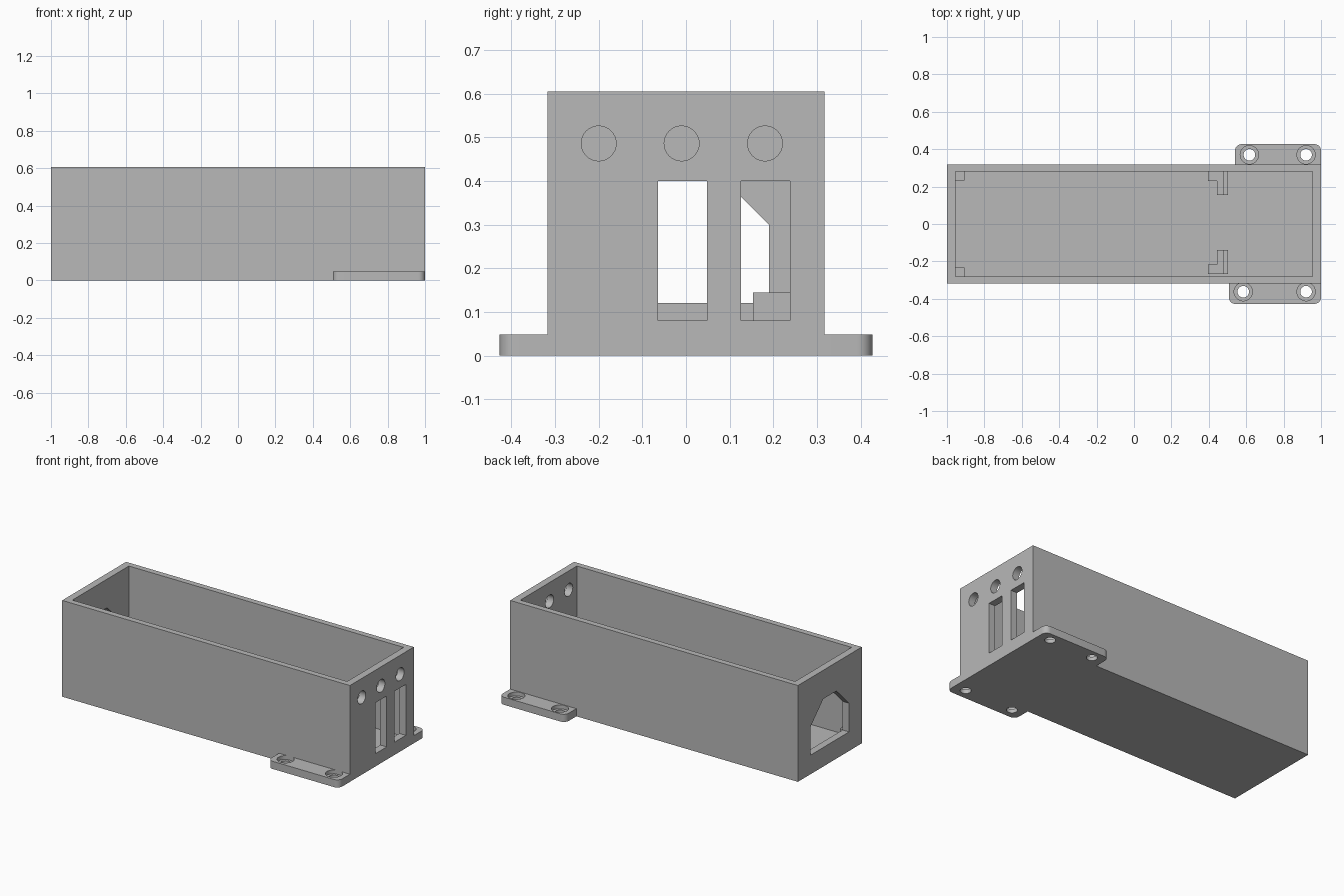
import bpy, bmesh
from math import cos, sin, pi

cube = bpy.data.objects.get("Cube")
if cube:
    bpy.data.objects.remove(cube, do_unlink=True)

grey = bpy.data.materials.new("plain grey")
grey.use_nodes = True
colour = (0.48, 0.48, 0.48, 1)
grey.diffuse_color = colour
grey.node_tree.nodes["Principled BSDF"].inputs["Base Color"].default_value = colour


def prism(name, outline, low, high, axis="z"):
    """Extrude an outline along z (x, y points) or along x (y, z points)."""
    bm = bmesh.new()
    place = (lambda a, b, t: (a, b, t)) if axis == "z" else (lambda a, b, t: (t, a, b))
    face = bm.faces.new([bm.verts.new(place(a, b, low)) for a, b in outline])
    new = bmesh.ops.extrude_face_region(bm, geom=[face])["geom"]
    shift = place(0, 0, high - low)
    bmesh.ops.translate(bm, vec=shift, verts=[v for v in new if isinstance(v, bmesh.types.BMVert)])
    bmesh.ops.recalc_face_normals(bm, faces=bm.faces)
    mesh = bpy.data.meshes.new(name)
    bm.to_mesh(mesh)
    bm.free()
    mesh.materials.append(grey)
    obj = bpy.data.objects.new(name, mesh)
    bpy.context.collection.objects.link(obj)
    return obj


def rect(a0, a1, b0, b1):
    return [(a0, b0), (a1, b0), (a1, b1), (a0, b1)]


def arc(a, b, r, start=0, sweep=2 * pi, steps=32):
    return [(a + r * cos(start + sweep * i / steps), b + r * sin(start + sweep * i / steps))
            for i in range(steps if sweep > 6 else steps + 1)]


def select(obj):
    bpy.ops.object.select_all(action="DESELECT")
    obj.select_set(True)
    bpy.context.view_layer.objects.active = obj


def cut(obj, cutters):
    select(obj)
    for cutter in cutters:
        cutter.hide_render = True
        mod = obj.modifiers.new("cut", "BOOLEAN")
        mod.operation, mod.solver, mod.object = "DIFFERENCE", "EXACT", cutter
        bpy.ops.object.modifier_apply(modifier=mod.name)
        bpy.data.objects.remove(cutter, do_unlink=True)
    bpy.ops.object.shade_smooth_by_angle()


# Open-topped box
W, H, FLOOR = 0.317, 0.605, 0.045
IX, IY = 0.955, 0.28
box = prism("open_box", rect(-1, 1, -W, W), 0, H)
cutters = [prism("cavity", rect(-IX, IX, -IY, IY), FLOOR, H + 0.1)]

# Slots and round holes in the right end
for y in (-0.064, 0.126):
    cutters.append(prism("slot", rect(y, y + 0.112, 0.08, 0.4), 0.9, 1.1, "x"))
for y in (-0.2, -0.01, 0.181):
    cutters.append(prism("round_hole", arc(y, 0.486, 0.04), 0.9, 1.1, "x"))

# Opening with chamfered top in the other end
half = [(0.19, 0.12), (0.19, 0.3), (0.065, 0.425)]
opening = half + [(-y, z) for y, z in reversed(half)]
cutters.append(prism("end_opening", opening, -1.1, -0.9, "x"))
cut(box, cutters)

# Mounting flanges with counterbored screw holes
T, R, EDGE = 0.048, 0.035, 0.427
for name, side, x0, hole_y, holes in (("back_flange", 1, 0.54, 0.37, (0.617, 0.92)),
                                      ("front_flange", -1, 0.507, 0.362, (0.584, 0.92))):
    outline = [(x0, W), (1, W)] + arc(1 - R, EDGE - R, R, 0, pi / 2, 8) \
        + arc(x0 + R, EDGE - R, R, pi / 2, pi / 2, 8)
    flange = prism(name, [(x, side * y) for x, y in outline], 0, T)
    drills = []
    for x in holes:
        drills.append(prism("counterbore", arc(x, side * hole_y, 0.049), 0.024, 0.1))
        drills.append(prism("screw_hole", arc(x, side * hole_y, 0.031), -0.1, 0.1))
    cut(flange, drills)

# Board supports: corner posts, L-shaped shelves and taller stops
SHELF, STOP = 0.1, 0.145
for name, side, wall, tip in (("back", 1, IY, 0.154), ("front", -1, 0.266, 0.139)):
    def support(part, x0, x1, y0, y1, top):
        prism(name + part, rect(x0, x1, *sorted((side * y0, side * y1))), FLOOR, top)
    support("_corner_post", -IX, -0.907, 0.232, IY, SHELF)
    support("_shelf_post", 0.395, 0.445, wall - 0.05, wall, SHELF)
    support("_shelf", 0.445, 0.475, tip, wall, SHELF)
    support("_stop", 0.475, 0.502, tip, wall, STOP)
